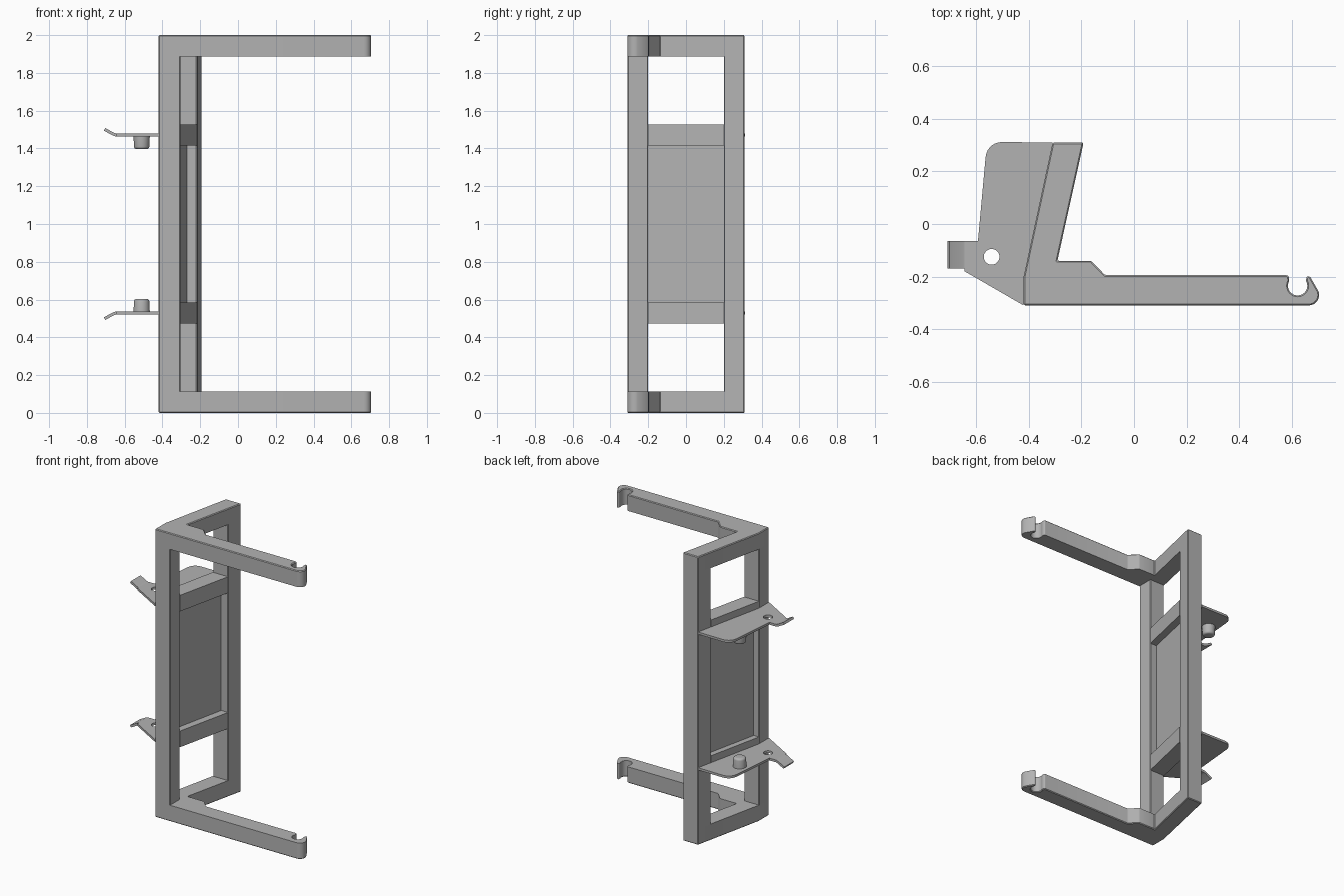
import bpy, bmesh
from math import cos, sin, radians
from mathutils import Matrix

old = bpy.data.objects.get("Cube")
if old:
    bpy.data.objects.remove(old, do_unlink=True)

grey = bpy.data.materials.new("plain grey")
grey.use_nodes = True
GREY = (0.45, 0.45, 0.45, 1)
grey.diffuse_color = GREY
grey.node_tree.nodes["Principled BSDF"].inputs["Base Color"].default_value = GREY


def finish(bm, name):
    bmesh.ops.recalc_face_normals(bm, faces=bm.faces)
    me = bpy.data.meshes.new(name)
    bm.to_mesh(me)
    bm.free()
    me.materials.append(grey)
    ob = bpy.data.objects.new(name, me)
    bpy.context.collection.objects.link(ob)
    bpy.ops.object.select_all(action='DESELECT')
    ob.select_set(True)
    bpy.context.view_layer.objects.active = ob
    bpy.ops.object.shade_smooth_by_angle(angle=radians(30))
    return ob


def arc(cx, cy, r, a0, a1, n=8):
    steps = [radians(a0 + (a1 - a0) * i / n) for i in range(n + 1)]
    return [(cx + r * cos(a), cy + r * sin(a)) for a in steps]


def prism(name, loops, z0, z1, bevel=None):
    """Extrude plan outlines (first outer, rest holes); bevel(edge) picks softened edges."""
    bm = bmesh.new()
    edges = []
    for pts in loops:
        vs = [bm.verts.new((x, y, z0)) for x, y in pts]
        edges += [bm.edges.new((vs[i - 1], vs[i])) for i in range(len(vs))]
    if len(loops) == 1:
        bm.faces.new(vs)
    else:
        bmesh.ops.triangle_fill(bm, use_beauty=True, edges=edges)
    ext = bmesh.ops.extrude_face_region(bm, geom=bm.faces[:])
    top = [g for g in ext["geom"] if isinstance(g, bmesh.types.BMVert)]
    bmesh.ops.translate(bm, verts=top, vec=(0, 0, z1 - z0))
    bmesh.ops.recalc_face_normals(bm, faces=bm.faces)
    if bevel:
        chosen = [e for e in bm.edges if bevel(e)]
        bmesh.ops.bevel(bm, geom=chosen, offset=0.005, segments=1,
                        affect='EDGES', clamp_overlap=True)
    return finish(bm, name)


def mirror_down(ob, name):
    """Copy an upper part to the lower half."""
    bm = bmesh.new()
    bm.from_mesh(ob.data)
    bmesh.ops.transform(bm, verts=bm.verts,
                        matrix=Matrix.Translation((0, 0, 2)) @ Matrix.Scale(-1, 4, (0, 0, 1)))
    return finish(bm, name)


def upright(e):
    return abs(e.verts[0].co.z - e.verts[1].co.z) > 0.05 and e.calc_face_angle(0) > 0.6


def top_rim(e):
    return min(v.co.z for v in e.verts) > 1.99 or upright(e)


# Slanted frame lines in plan
def outer(y):
    return -0.42 + 0.2157 * (y + 0.2)


def inner(y):
    return -0.305 + 0.2216 * (y + 0.2)


def slab(y0, y1, d0=0.0, d1=None):
    far = inner if d1 is None else lambda y: outer(y) + d1
    return [(outer(y0) + d0, y0), (far(y0), y0), (far(y1), y1), (outer(y1) + d0, y1)]


ARM = 0.112

# Hooked arm with the slanted end rail
arm_plan = [(-0.42, -0.31)]
arm_plan += arc(0.665, -0.27, 0.04, -90, 20, 7)
arm_plan += [(0.672, -0.203)] + arc(0.664, -0.207, 0.008, 60, 170, 4)
arm_plan += arc(0.623, -0.235, 0.037, 30, -210, 16)
arm_plan += arc(0.58, -0.205, 0.01, 0, 90, 4)
arm_plan += [(-0.11, -0.195), (-0.163, -0.14), (inner(-0.14), -0.14),
             (inner(0.31), 0.31), (outer(0.31), 0.31), (-0.42, -0.2)]
arm = prism("upper_hook_arm", [arm_plan], 2 - ARM, 2, top_rim)
mirror_down(arm, "lower_hook_arm")

# Posts
prism("front_post", [[(-0.42, -0.31), (-0.305, -0.31), (-0.305, -0.2), (-0.42, -0.2)]],
      ARM, 2 - ARM, upright)
prism("rear_post", [slab(0.2, 0.31)], ARM, 2 - ARM, upright)

# Crossbars and the thin recessed panel
bar = prism("upper_crossbar", [slab(-0.2, 0.2)], 1.415, 1.527)
mirror_down(bar, "lower_crossbar")
prism("back_panel", [slab(-0.2, 0.2, 0.04, 0.065)], 0.585, 1.415)

# Clip plate with a round hole
plate_plan = [(-0.42, -0.31), (-0.645, -0.18), (-0.645, -0.065), (-0.594, -0.065)]
plate_plan += arc(-0.503, 0.25, 0.062, 175, 90, 7)
plate_plan += [(outer(0.31), 0.31), (-0.42, -0.2)]
hole = arc(-0.542, -0.125, 0.03, 0, 345, 23)
plate = prism("upper_clip_plate", [plate_plan, hole], 1.463, 1.479)
mirror_down(plate, "lower_clip_plate")

# Bent finger tab at the plate edge
bm = bmesh.new()
side = [(-0.645, 1.463), (-0.645, 1.479), (-0.655, 1.482), (-0.703, 1.508),
        (-0.71, 1.494), (-0.66, 1.467)]
face = bm.faces.new([bm.verts.new((x, -0.17, z)) for x, z in side])
ext = bmesh.ops.extrude_face_region(bm, geom=[face])
bmesh.ops.translate(bm, vec=(0, 0.105, 0),
                    verts=[g for g in ext["geom"] if isinstance(g, bmesh.types.BMVert)])
tab = finish(bm, "upper_finger_tab")
mirror_down(tab, "lower_finger_tab")

# Locating peg with a rounded end
bm = bmesh.new()
bmesh.ops.create_cone(bm, cap_ends=True, segments=32, radius1=0.04, radius2=0.043, depth=0.067,
                      matrix=Matrix.Translation((-0.51, 0.14, 1.4295)))
rim = [e for e in bm.edges if max(v.co.z for v in e.verts) < 1.41]
bmesh.ops.bevel(bm, geom=rim, offset=0.014, segments=4, profile=0.5, affect='EDGES')
peg = finish(bm, "upper_peg")
mirror_down(peg, "lower_peg")
